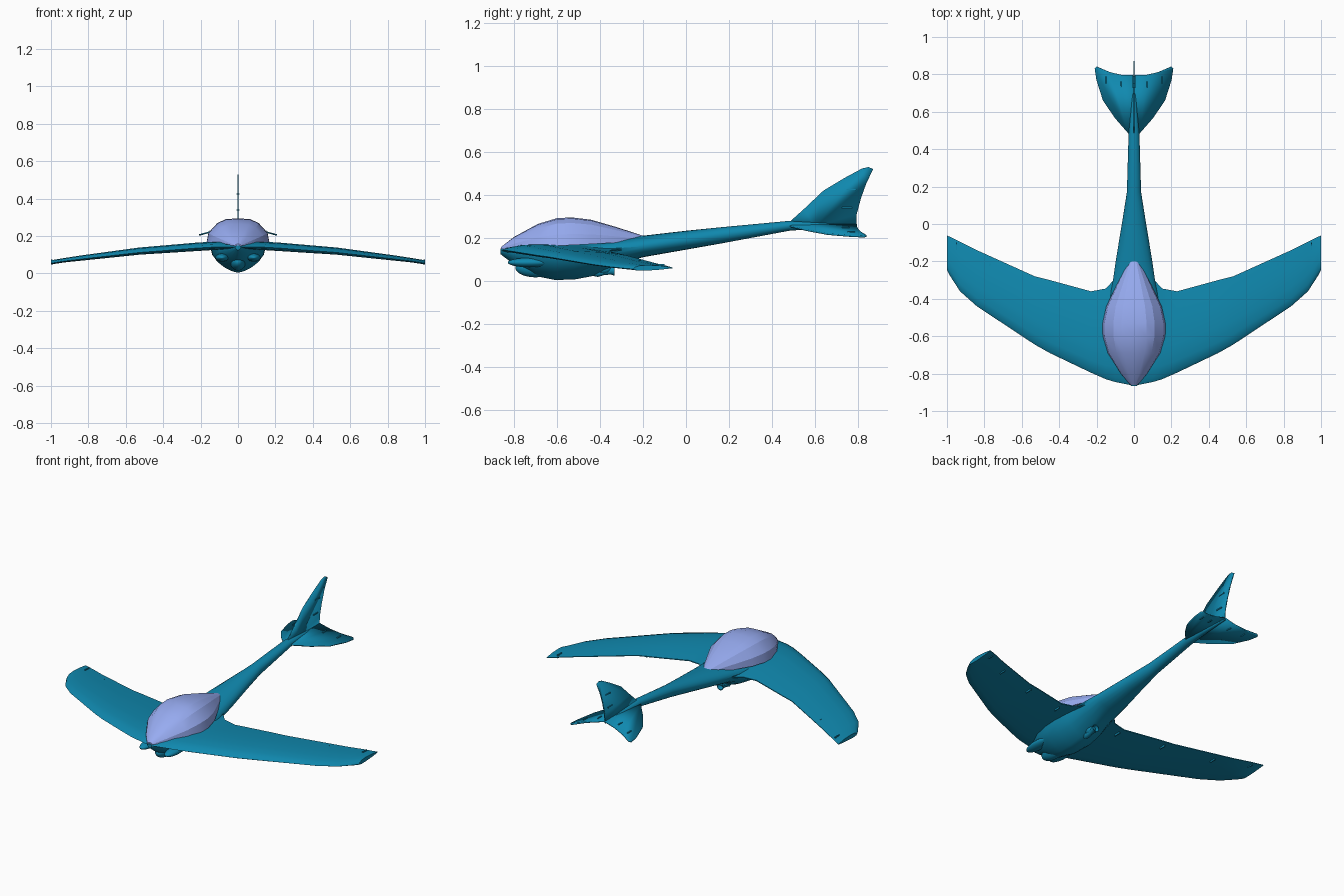
import bpy, bmesh, math
from mathutils import Vector

if "Cube" in bpy.data.objects:
    bpy.data.objects.remove(bpy.data.objects["Cube"])


def material(name, rgb):
    m = bpy.data.materials.new(name)
    m.diffuse_color = (*rgb, 1)
    m.use_nodes = True
    m.node_tree.nodes["Principled BSDF"].inputs["Base Color"].default_value = m.diffuse_color
    return m


TEAL = material("teal", (0.005, 0.25, 0.43))
LILAC = material("lilac", (0.31, 0.41, 0.88))


def finish(ob, mat, angle=35):
    ob.data.materials.append(mat)
    bpy.ops.object.select_all(action='DESELECT')
    bpy.context.view_layer.objects.active = ob
    ob.select_set(True)
    bpy.ops.object.shade_smooth_by_angle(angle=math.radians(angle))
    return ob


def from_bmesh(name, bm, mat, angle=35):
    bmesh.ops.recalc_face_normals(bm, faces=bm.faces)
    me = bpy.data.meshes.new(name)
    bm.to_mesh(me)
    bm.free()
    ob = bpy.data.objects.new(name, me)
    bpy.context.collection.objects.link(ob)
    return finish(ob, mat, angle)


def loft(name, rings, mat, angle=35):
    bm = bmesh.new()
    vs = [[bm.verts.new(p) for p in r] for r in rings]
    n = len(vs[0])
    for a, b in zip(vs, vs[1:]):
        for i in range(n):
            j = (i + 1) % n
            bm.faces.new((a[i], a[j], b[j], b[i]))
    bm.faces.new(vs[0])
    bm.faces.new(vs[-1])
    return from_bmesh(name, bm, mat, angle)


def sheet(name, pts, thick):
    bm = bmesh.new()
    bm.faces.new([bm.verts.new(p) for p in pts])
    ob = from_bmesh(name, bm, TEAL)
    s = ob.modifiers.new("thickness", 'SOLIDIFY')
    s.thickness, s.offset = thick, 0
    return ob


def ellipsoid(name, loc, scale):
    bpy.ops.mesh.primitive_uv_sphere_add(segments=24, ring_count=14, radius=1, location=loc)
    ob = bpy.context.object
    ob.name, ob.scale = name, scale
    return finish(ob, TEAL)


# Fuselage and tail boom: y, half width, bottom, middle, top
body = [(-.865, .015, .125, .140, .150), (-.80, .075, .075, .140, .155),
        (-.70, .125, .022, .140, .160), (-.61, .145, .004, .140, .165),
        (-.52, .148, .006, .142, .172), (-.43, .138, .023, .145, .180),
        (-.32, .115, .075, .152, .196), (-.20, .098, .110, .160, .210),
        (0, .065, .145, .188, .233), (.17, .038, .175, .213, .250),
        (.48, .029, .233, .257, .279), (.60, .018, .242, .256, .272),
        (.79, .006, .248, .254, .260)]
rings = []
for y, w, lo, mid, hi in body:
    ring = []
    for k in range(20):
        c, s = math.cos(k * math.tau / 20), math.sin(k * math.tau / 20)
        p = 1.4 if s < 0 and y < -.3 else 1
        ring.append((w * math.copysign(abs(c) ** p, c), y,
                     mid + s * (hi - mid if s > 0 else mid - lo)))
    rings.append(ring)
loft("fuselage", rings, TEAL)

# Canopy: y, half width, sill, top
canopy = [(-.862, .018, .148, .157), (-.80, .072, .152, .205), (-.69, .142, .160, .265),
          (-.60, .167, .164, .292), (-.53, .168, .166, .295), (-.44, .148, .171, .284),
          (-.32, .090, .178, .249), (-.20, .030, .185, .210)]
half = [(1, 0), (.94, .4), (.66, .8), (.4, .96)]
shape = half + [(0, 1)] + [(-x, z) for x, z in reversed(half)]
loft("canopy", [[(x * w, y, lo + z * (hi - lo)) for x, z in shape]
                for y, w, lo, hi in canopy], LILAC, 20)

# Swept wing: x, leading y, trailing y, leading z, trailing z, thickness
wing = [(0, -.865, -.22, .140, .150, .040), (.10, -.845, -.29, .142, .145, .045),
        (.15, -.830, -.345, .140, .140, .045), (.23, -.795, -.36, .135, .135, .045),
        (.45, -.690, -.300, .118, .122, .040), (.53, -.645, -.280, .112, .117, .038),
        (.84, -.440, -.140, .077, .080, .028), (.93, -.360, -.095, .066, .070, .023),
        (.985, -.275, -.068, .057, .062, .022), (1, -.245, -.062, .055, .060, .026)]
foil = [(0, 0), (.04, .3), (.15, .55), (.35, .65), (.7, .45), (1, .06),
        (1, -.06), (.7, -.25), (.35, -.35), (.15, -.33), (.04, -.2)]


def section(st, side):
    x, y0, y1, z0, z1, t = st
    return [(side * x, y0 + f * (y1 - y0), z0 + f * (z1 - z0) + h * t) for f, h in foil]


loft("wing", [section(s, -1) for s in reversed(wing[1:])] + [section(s, 1) for s in wing], TEAL)

# Tail fin
fin = [(.48, .272), (.55, .335), (.64, .42), (.74, .480), (.82, .523), (.85, .53),
       (.872, .52), (.84, .455), (.815, .385), (.795, .31), (.792, .25), (.6, .25)]
sheet("tail_fin", [(0, y, z) for y, z in fin], .008)


# Drooping tailplane, mirrored
def droop(x):
    return .262 - .27 * x


plane = [(0, .48), (.03, .485), (.10, .565), (.165, .66), (.20, .77), (.209, .83),
         (.198, .841), (.13, .812), (.07, .798), (0, .795)]
tp = sheet("tailplane", [(x, y, droop(x)) for x, y in plane], .008)
tp.modifiers.new("mirror", 'MIRROR')

# Chin bulge and cheek fairings
ellipsoid("chin_bulge", (0, -.70, .062), (.042, .095, .046))
for s in (-1, 1):
    ellipsoid("cheek_fairing", (s * .085, -.73, .085), (.036, .10, .022))


# Belly nozzle: open pipe on a bracket
def ring_y(y, r, z=.047):
    return [(r * math.cos(k * math.tau / 16), y, z + r * math.sin(k * math.tau / 16))
            for k in range(16)]


loft("nozzle", [ring_y(-.43, .012, .034), ring_y(-.41, .019, .037), ring_y(-.38, .015, .042),
                ring_y(-.35, .018), ring_y(-.333, .023), ring_y(-.333, .019),
                ring_y(-.36, .012)], TEAL)
ellipsoid("nozzle_bracket", (0, -.385, .055), (.026, .04, .024))


# Control horns and hinges
def horn(loc, size):
    bpy.ops.mesh.primitive_cube_add(size=1, location=loc)
    ob = bpy.context.object
    ob.name, ob.scale = "control_horn", size
    finish(ob, TEAL)


for y, z in ((.77, .425), (.75, .34), (.755, .255)):
    horn((0, y, z), (.016, .045, .006))
for s in (-1, 1):
    for x, y in ((.07, .745), (.15, .77)):
        horn((s * x, y, droop(x)), (.006, .035, .016))
    for x, y, z in ((.22, -.41, .13), (.49, -.335, .114), (.77, -.23, .085), (.95, -.12, .068)):
        horn((s * x, y, z), (.006, .04, .022))
